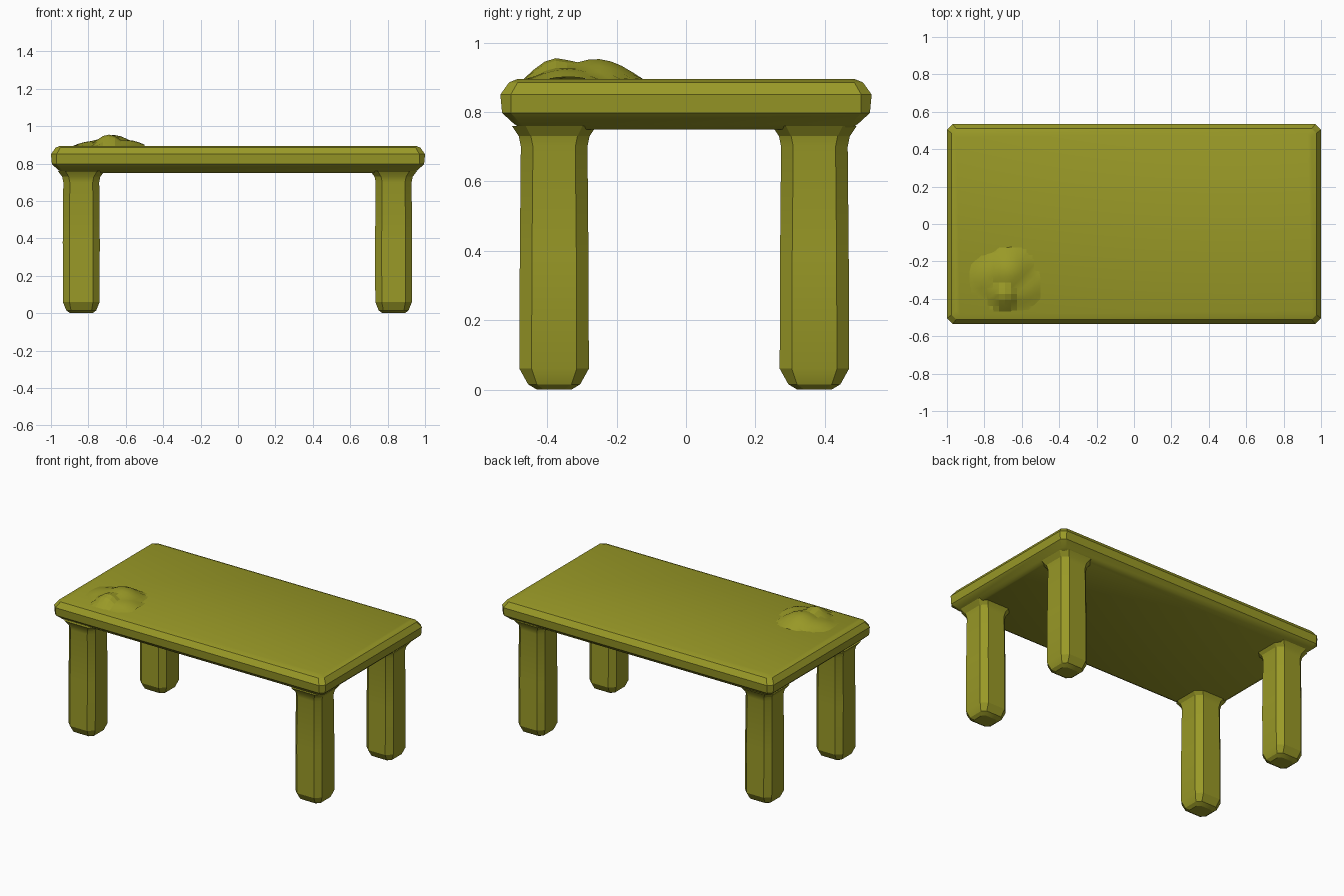
import bpy, bmesh, math
from mathutils import Vector

cube = bpy.data.objects.get("Cube")
if cube:
    bpy.data.objects.remove(cube, do_unlink=True)

olive = bpy.data.materials.new("olive")
olive.use_nodes = True
OLIVE = (0.32, 0.32, 0.02, 1)
olive.diffuse_color = OLIVE
olive.node_tree.nodes["Principled BSDF"].inputs["Base Color"].default_value = OLIVE


def finish(name, bm, smooth_angle=25):
    bmesh.ops.recalc_face_normals(bm, faces=bm.faces)
    mesh = bpy.data.meshes.new(name)
    bm.to_mesh(mesh)
    bm.free()
    mesh.materials.append(olive)
    ob = bpy.data.objects.new(name, mesh)
    bpy.context.collection.objects.link(ob)
    bpy.ops.object.select_all(action="DESELECT")
    ob.select_set(True)
    bpy.context.view_layer.objects.active = ob
    bpy.ops.object.shade_smooth_by_angle(angle=math.radians(smooth_angle))
    return ob


def stacked(name, levels, cx=0, cy=0):
    """Loft chamfered rectangles; each level is (z, half x, half y, corner cut)."""
    bm = bmesh.new()
    rings = []
    for z, hx, hy, c in levels:
        outline = []
        for sx, sy in ((1, 1), (-1, 1), (-1, -1), (1, -1)):
            pair = [(sx * hx, sy * (hy - c)), (sx * (hx - c), sy * hy)]
            outline += pair if sx * sy > 0 else pair[::-1]
        rings.append([bm.verts.new((cx + x, cy + y, z)) for x, y in outline])
    for low, high in zip(rings, rings[1:]):
        for i in range(len(low)):
            j = (i + 1) % len(low)
            bm.faces.new((low[i], low[j], high[j], high[i]))
    bm.faces.new(rings[0][::-1])
    bm.faces.new(rings[-1])
    return finish(name, bm)


# Slab with bevelled rim
stacked("tabletop", [
    (0.75, 0.935, 0.47, 0.02),
    (0.765, 0.96, 0.495, 0.02),
    (0.797, 0.995, 0.53, 0.025),
    (0.85, 1.0, 0.535, 0.03),
    (0.885, 0.975, 0.51, 0.025),
    (0.895, 0.95, 0.485, 0.02),
])

# Rounded square legs, flared where they meet the slab
LEG = [
    (0.0, 0.06, 0.05, 0.02),
    (0.015, 0.08, 0.075, 0.025),
    (0.06, 0.098, 0.1, 0.035),
    (0.38, 0.099, 0.099, 0.035),
    (0.70, 0.096, 0.096, 0.035),
    (0.73, 0.102, 0.102, 0.035),
    (0.76, 0.125, 0.122, 0.04),
]
for side, x in (("right", -0.838), ("left", 0.832)):
    for end, y in (("front", -0.38), ("back", 0.37)):
        stacked(f"{end}_{side}_leg", LEG, x, y)

# Small craggy mound on the slab
PEAKS = [  # x, y, height, radius
    (-0.69, -0.37, 0.062, 0.10),
    (-0.67, -0.26, 0.060, 0.14),
    (-0.60, -0.34, 0.034, 0.12),
    (-0.77, -0.28, 0.028, 0.12),
]


def mound_height(x, y):
    h = 0
    for px, py, top, radius in PEAKS:
        d = math.hypot(x - px, y - py) / radius
        h = max(h, top * (1 - min(d, 1) ** 2) ** 1.2)
    return h


bm = bmesh.new()
bmesh.ops.create_grid(bm, x_segments=12, y_segments=12, size=0.19)
for v in bm.verts:
    x, y = v.co.x - 0.69, v.co.y - 0.28
    h = mound_height(x, y)
    v.co = Vector((x, y, 0.893 + h))
flat = [f for f in bm.faces if all(v.co.z < 0.894 for v in f.verts)]
bmesh.ops.delete(bm, geom=flat, context="FACES")
finish("mound", bm, 15)
